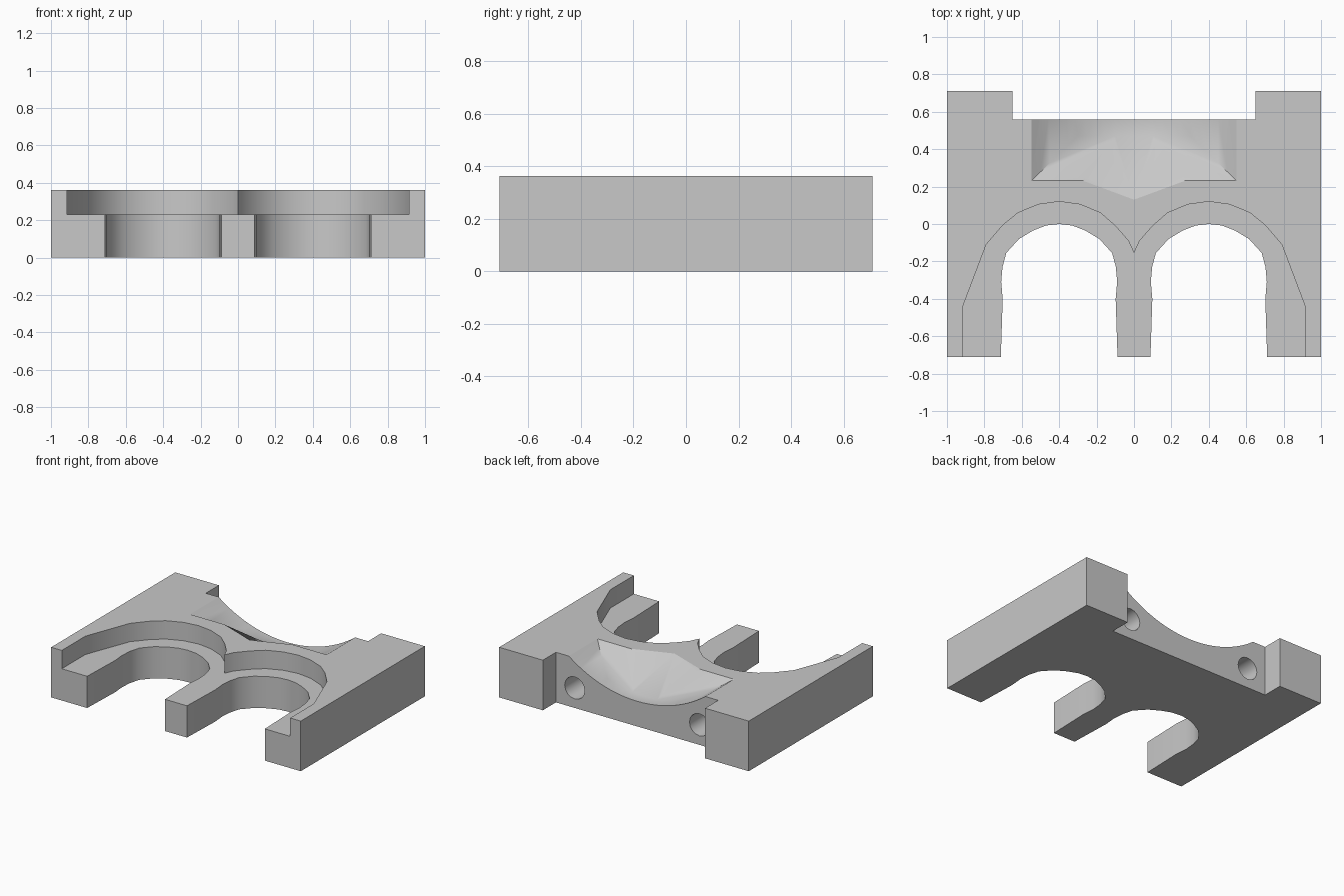
import bpy, bmesh
from math import sqrt

if "Cube" in bpy.data.objects:
    bpy.data.objects.remove(bpy.data.objects["Cube"], do_unlink=True)

TOP = 0.363
grey = bpy.data.materials.new("light grey")
grey.use_nodes = True
grey.diffuse_color = (0.58, 0.58, 0.58, 1)
grey.node_tree.nodes["Principled BSDF"].inputs["Base Color"].default_value = (0.58, 0.58, 0.58, 1)


def make_object(name, bm):
    bmesh.ops.recalc_face_normals(bm, faces=bm.faces)
    mesh = bpy.data.meshes.new(name)
    bm.to_mesh(mesh)
    bm.free()
    ob = bpy.data.objects.new(name, mesh)
    mesh.materials.append(grey)
    bpy.context.collection.objects.link(ob)
    return ob


def prism(name, outline, z0, z1):
    bm = bmesh.new()
    face = bm.faces.new([bm.verts.new((x, y, z0)) for x, y in outline])
    ext = bmesh.ops.extrude_face_region(bm, geom=[face])
    for v in ext["geom"]:
        if isinstance(v, bmesh.types.BMVert):
            v.co.z = z1
    return make_object(name, bm)


def hull(name, points):
    bm = bmesh.new()
    for p in points:
        bm.verts.new(p)
    res = bmesh.ops.convex_hull(bm, input=bm.verts)
    loose = [v for v in bm.verts if not v.link_faces]
    bmesh.ops.delete(bm, geom=loose, context="VERTS")
    return make_object(name, bm)


def mirror_outline(half):
    return half + [(-x, y) for x, y in reversed(half)]


# Plate with a shallow notch across the back
plate = prism("plate", mirror_outline(
    [(1, -0.71), (1, 0.71), (0.65, 0.71), (0.65, 0.56)]), 0, TOP)
cutters = []

# Two arched slots through the plate
arch = [(0.315, -0.8), (0.312, -0.71), (0.302, -0.4), (0.31, -0.31), (0.303, -0.23),
        (0.283, -0.155), (0.215, -0.08), (0.14, -0.035), (0.07, -0.008), (0, 0)]
for side in (-1, 1):
    outline = arch + [(-x, y) for x, y in reversed(arch[:-1])]
    cutters.append(prism("slot_cutter", [(x + side * 0.4, y) for x, y in outline], -0.1, 0.5))

# Wider double-arched recess in the upper surface
recess = [(0.915, -0.8), (0.915, -0.44), (0.79, -0.11), (0.70, -0.005), (0.62, 0.06),
          (0.51, 0.105), (0.4, 0.12), (0.29, 0.105), (0.18, 0.06), (0.10, -0.01),
          (0.03, -0.09), (0, -0.155)]
cutters.append(prism("recess_cutter",
                     recess + [(-x, y) for x, y in reversed(recess[:-1])], 0.23, 0.5))


# Curved scoop at the back, with a sloping faceted front
def arc_z(x):
    return 1.1 - sqrt(0.918 ** 2 - x * x)


xs = [0.55 * i / 11 for i in range(-11, 12)]
points = []
for x in xs:
    inner = 0.47 - max(0, abs(x) - 0.3) * 0.96
    points += [(x, 0.62, arc_z(x)), (x, inner, arc_z(x))]
points += [(x, y, 0.5) for x in (-0.55, 0.55) for y in (0.23, 0.62)]
cutters.append(hull("scoop_cutter", points))

# Pointed extension of the scoop's slope
points = [(x, 0.47, arc_z(x)) for x in xs if abs(x) <= 0.31]
for x, y in ((-0.27, 0.23), (0, 0.13), (0.27, 0.23)):
    points += [(x, y, TOP), (x, y, 0.5)]
points += [(-0.27, 0.47, 0.5), (0.27, 0.47, 0.5)]
cutters.append(hull("scoop_tip_cutter", points))

# Blind round holes in the back wall
for side in (-1, 1):
    bpy.ops.mesh.primitive_cylinder_add(vertices=16, radius=0.08, depth=0.4,
                                        location=(side * 0.5, 0.46, 0.145),
                                        rotation=(1.5708, 0, 0))
    hole = bpy.context.object
    hole.name = "hole_cutter"
    hole.data.materials.append(grey)
    cutters.append(hole)

# Cut everything out of the plate
bpy.ops.object.select_all(action="DESELECT")
bpy.context.view_layer.objects.active = plate
plate.select_set(True)
for cutter in cutters:
    cutter.hide_render = True
    mod = plate.modifiers.new("cut", "BOOLEAN")
    mod.operation = "DIFFERENCE"
    mod.solver = "EXACT"
    mod.object = cutter
    bpy.ops.object.modifier_apply(modifier=mod.name)
for cutter in cutters:
    bpy.data.objects.remove(cutter, do_unlink=True)

bpy.ops.object.shade_smooth_by_angle(angle=0.5)
